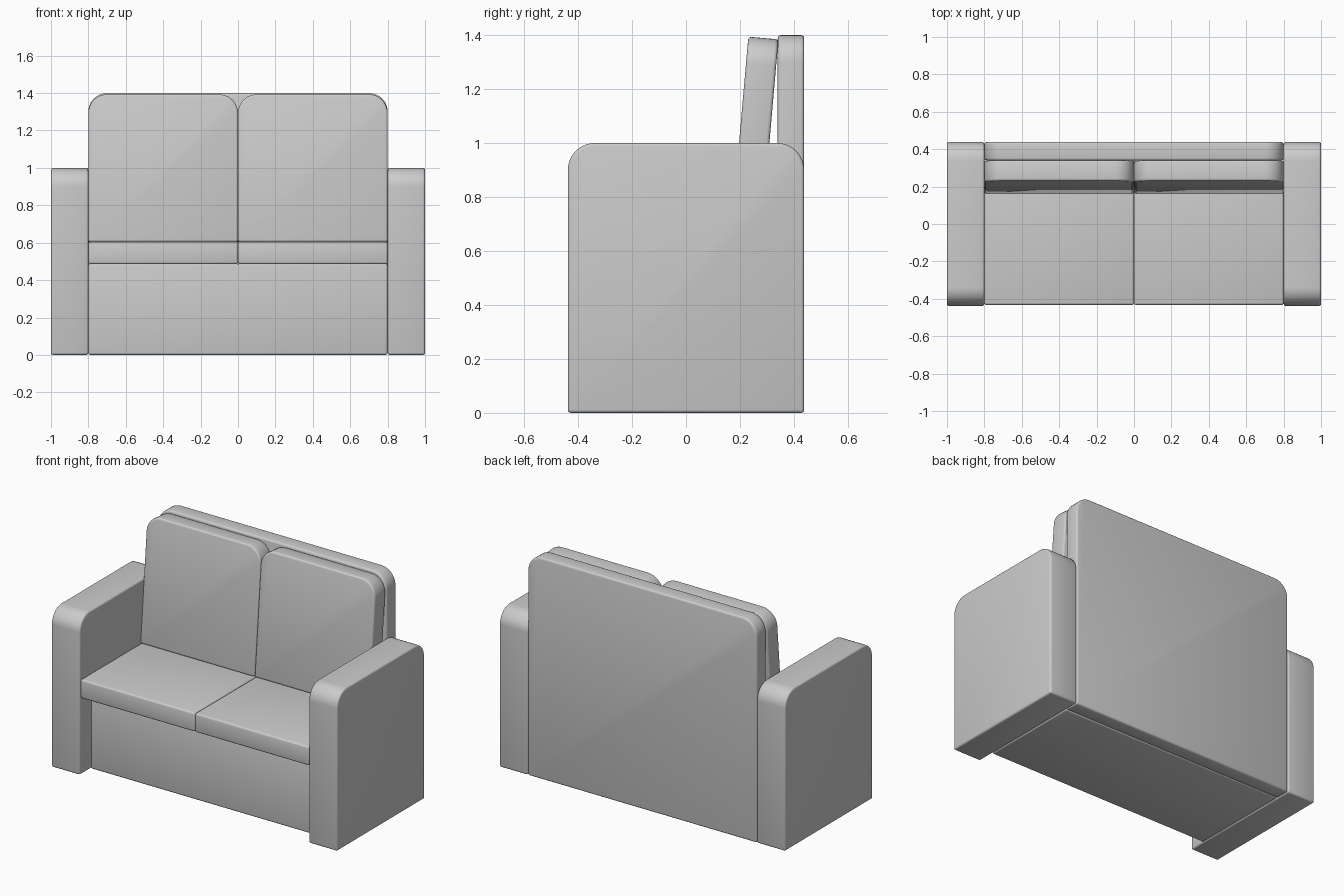
import bpy, bmesh, math
from mathutils import Vector, Matrix

if "Cube" in bpy.data.objects:
    bpy.data.objects.remove(bpy.data.objects["Cube"])


def padded_box(name, lo, hi, round_axis=None, radius=0.1, soft=0.012, tilt=0.0):
    """Box with optional large rounded top corners running along round_axis,
    softened edges, and an optional backward tilt about its lower front edge."""
    lo, hi = Vector(lo), Vector(hi)
    bm = bmesh.new()
    bmesh.ops.create_cube(bm, size=1)
    for v in bm.verts:
        v.co = Vector(((lo + hi) / 2)[i] + v.co[i] * (hi - lo)[i] for i in range(3))
    # large rounding of the top corners
    if round_axis is not None:
        top = [e for e in bm.edges
               if all(abs(v.co.z - hi.z) < 1e-5 for v in e.verts)
               and abs((e.verts[0].co - e.verts[1].co)[round_axis]) > 1e-4]
        bmesh.ops.bevel(bm, geom=top, offset=radius, offset_type='OFFSET',
                        segments=10, profile=0.5, affect='EDGES')
    # small softening of every sharp edge
    sharp = [e for e in bm.edges if e.calc_face_angle(0) > math.radians(40)]
    bmesh.ops.bevel(bm, geom=sharp, offset=soft, offset_type='OFFSET',
                    segments=3, profile=0.5, affect='EDGES')
    if tilt:
        bmesh.ops.rotate(bm, verts=bm.verts, cent=(0, lo.y, lo.z),
                         matrix=Matrix.Rotation(-tilt, 3, 'X'))
    bmesh.ops.recalc_face_normals(bm, faces=bm.faces)
    mesh = bpy.data.meshes.new(name)
    bm.to_mesh(mesh)
    bm.free()
    obj = bpy.data.objects.new(name, mesh)
    bpy.context.collection.objects.link(obj)
    bpy.ops.object.select_all(action='DESELECT')
    obj.select_set(True)
    bpy.context.view_layer.objects.active = obj
    bpy.ops.object.shade_smooth_by_angle(angle=math.radians(35))
    return obj


# base and back panel
padded_box("base", (-0.8, -0.33, 0), (0.8, 0.34, 0.487))
padded_box("back_panel", (-0.8, 0.34, 0), (0.8, 0.438, 1.4), round_axis=1)

# arms, seat cushions and leaning back cushions on both sides
for side, x in (("left", -1), ("right", 1)):
    def span(a, b):
        return sorted((x * a, x * b))

    a0, a1 = span(0.8, 1.0)
    padded_box(side + "_arm", (a0, -0.438, 0), (a1, 0.438, 1.0), round_axis=0)
    c0, c1 = span(0.0, 0.8)
    padded_box(side + "_seat_cushion", (c0, -0.433, 0.485), (c1, 0.34, 0.605))
    padded_box(side + "_back_cushion", (c0, 0.162, 0.605), (c1, 0.274, 1.397),
               round_axis=1, tilt=math.radians(5))
